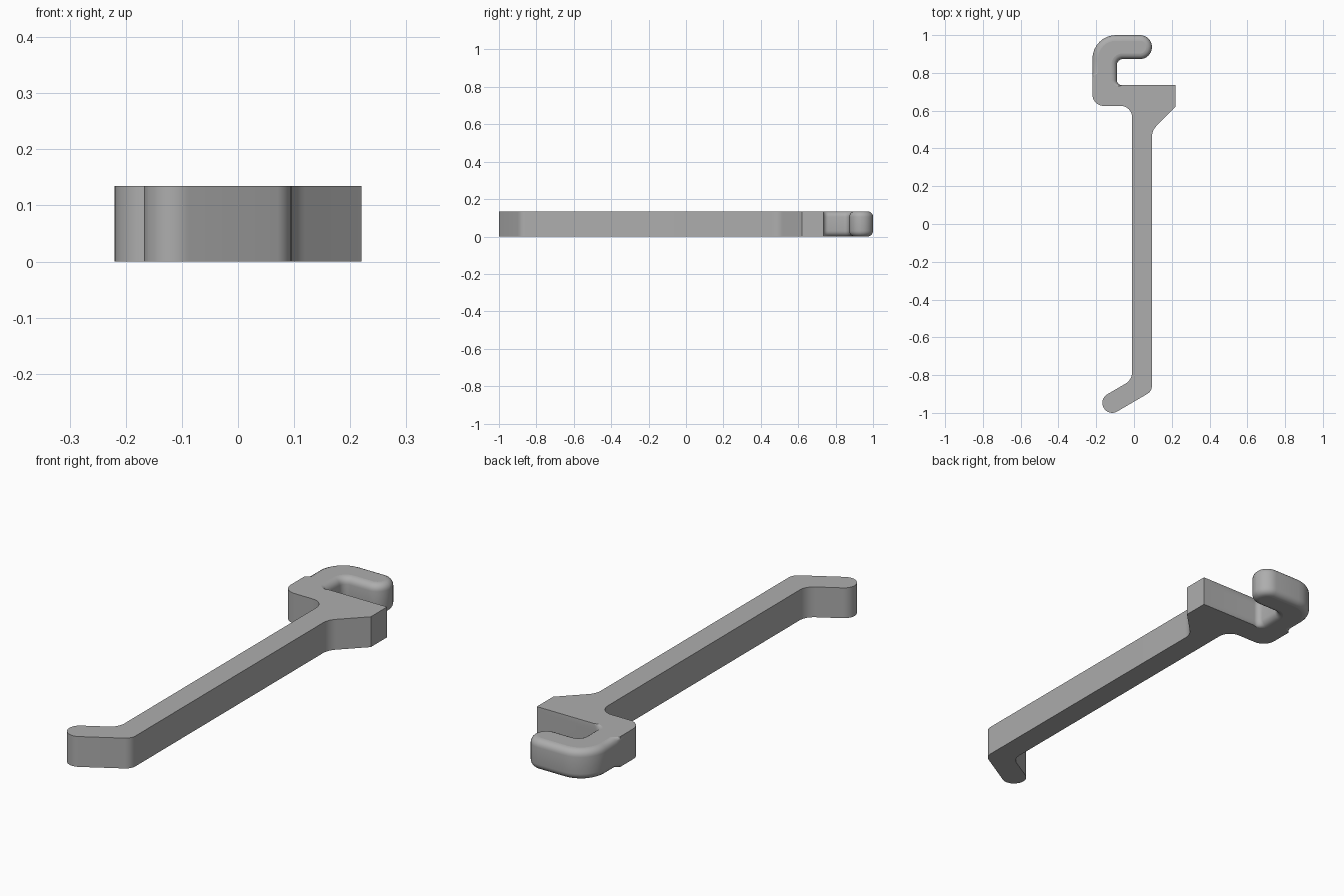
import bpy, bmesh, math
from mathutils import Vector

if "Cube" in bpy.data.objects:
    bpy.data.objects.remove(bpy.data.objects["Cube"])

HEIGHT = 0.135
EDGE = 0.03      # rounding of the hook rim
STEPS = 8        # segments per corner

# Outline corners, counterclockwise: x, y, corner radius, rim rounding before and after the corner
CORNERS = [
    # bent tail with a round end
    (-0.187, -0.928, 0.052, 0, 0), (-0.134, -1.019, 0.052, 0, 0),
    (0.095, -0.885, 0.05, 0, 0),
    # right side of the bar and the sloped shoulder
    (0.095, 0.495, 0.08, 0, 0), (0.22, 0.62, 0, 0, 0), (0.22, 0.735, 0, 0, 0),
    # inside of the hook, its tip and its back
    (-0.09, 0.735, 0.025, 0, 1), (-0.09, 0.873, 0.03, 1, 1),
    (0.095, 0.873, 0.0633, 1, 1), (0.095, 1.0, 0.0633, 1, 1),
    (-0.22, 1.0, 0.125, 1, 1), (-0.22, 0.80, 0, 1, 1), (-0.22, 0.78, 0, 0, 0),
    # lower hook corner and left side of the bar
    (-0.22, 0.625, 0.06, 0, 0), (-0.01, 0.625, 0.06, 0, 0),
    (-0.01, -0.825, 0.07, 0, 0),
]


def outline():
    """Filleted outline as (point, outward normal, rim rounding)."""
    pts, n = [], len(CORNERS)
    for i, (x, y, r, w0, w1) in enumerate(CORNERS):
        p = Vector((x, y))
        a = (p - Vector(CORNERS[i - 1][:2])).normalized()
        b = (Vector(CORNERS[(i + 1) % n][:2]) - p).normalized()
        turn = math.atan2(a.x * b.y - a.y * b.x, a.dot(b))
        n0 = Vector((a.y, -a.x))
        if r == 0:
            pts.append((p, n0, w0))
            continue
        s = math.copysign(1, turn)
        start = p - a * r * math.tan(abs(turn) / 2)
        center = start - n0 * r * s
        for k in range(STEPS + 1):
            t = k / STEPS
            c, d = math.cos(turn * t), math.sin(turn * t)
            nk = Vector((n0.x * c - n0.y * d, n0.x * d + n0.y * c))
            pts.append((center + nk * r * s, nk, w0 + (w1 - w0) * t))
    return pts


# Height and inset of each layer, rounded at bottom and top
arc = [math.pi / 2 * k / 5 for k in range(6)]
levels = [(EDGE * (1 - math.sin(a)), EDGE * (1 - math.cos(a))) for a in reversed(arc)]
levels += [(HEIGHT - z, inset) for z, inset in reversed(levels)]

# Loft the layers into one solid hook bar
bm = bmesh.new()
pts = outline()
rings = [[bm.verts.new((*(p - nrm * inset * w), z)) for p, nrm, w in pts]
         for z, inset in levels]
for low, high in zip(rings, rings[1:]):
    for i in range(len(pts)):
        j = (i + 1) % len(pts)
        bm.faces.new((low[i], low[j], high[j], high[i]))
bm.faces.new(rings[-1])
bm.faces.new(rings[0][::-1])
bmesh.ops.recalc_face_normals(bm, faces=bm.faces)

mesh = bpy.data.meshes.new("hook_bar")
bm.to_mesh(mesh)
bm.free()
bar = bpy.data.objects.new("hook_bar", mesh)
bpy.context.collection.objects.link(bar)

grey = bpy.data.materials.new("grey")
grey.diffuse_color = (0.42, 0.42, 0.42, 1)
grey.use_nodes = True
grey.node_tree.nodes["Principled BSDF"].inputs["Base Color"].default_value = grey.diffuse_color
mesh.materials.append(grey)

# Smooth walls, flat top and bottom
bpy.context.view_layer.objects.active = bar
bar.select_set(True)
bpy.ops.object.shade_smooth_by_angle(angle=math.radians(30))
for f in mesh.polygons:
    if len(f.vertices) > 4:
        f.use_smooth = False
